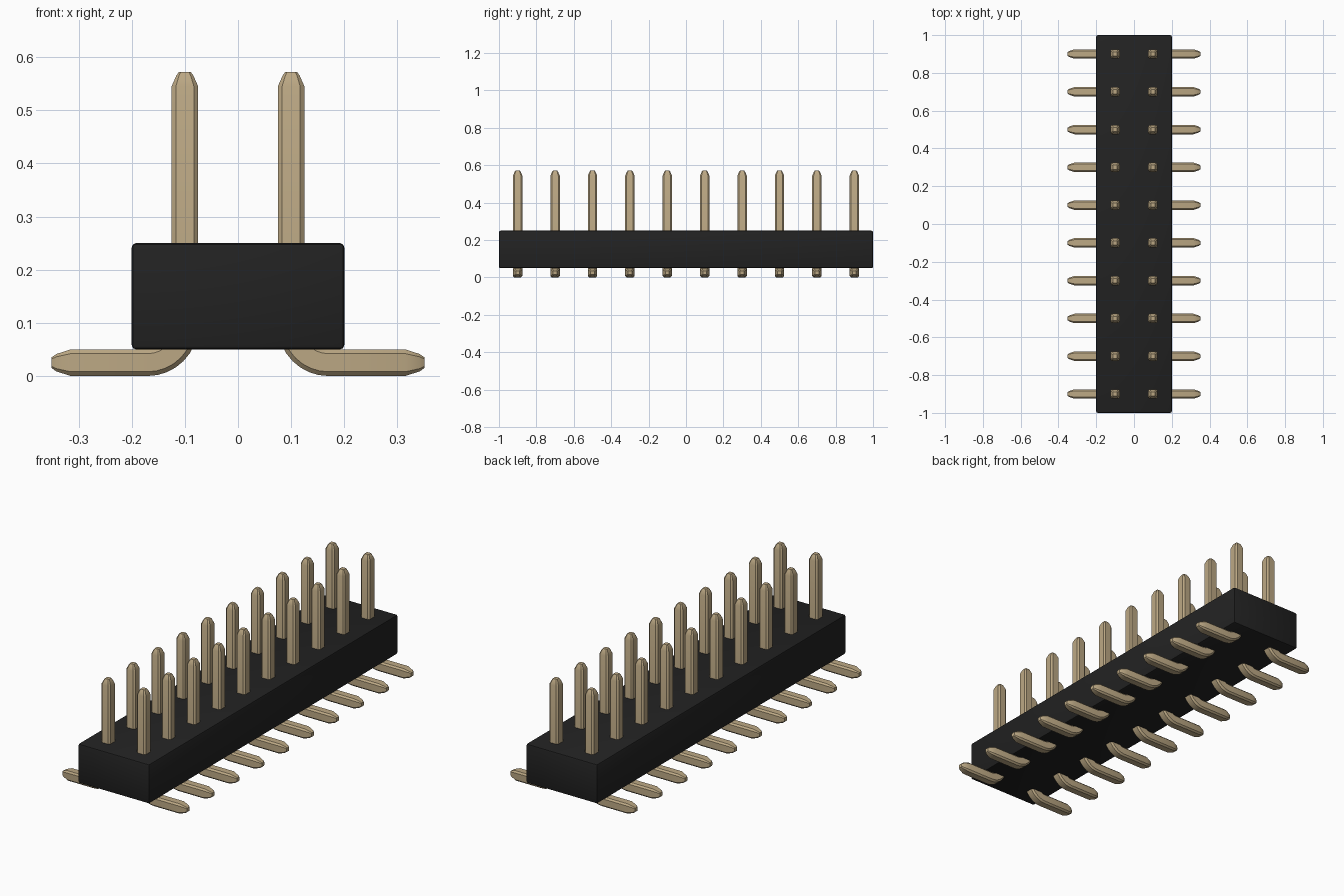
import bpy, bmesh, math
from mathutils import Vector

if "Cube" in bpy.data.objects:
    bpy.data.objects.remove(bpy.data.objects["Cube"])


def material(name, rgb):
    m = bpy.data.materials.new(name)
    m.diffuse_color = (*rgb, 1)
    m.use_nodes = True
    m.node_tree.nodes["Principled BSDF"].inputs["Base Color"].default_value = m.diffuse_color
    return m


black = material("black plastic", (0.016, 0.016, 0.016))
brass = material("pale brass", (0.50, 0.39, 0.23))


def smooth(ob, angle=30):
    bpy.ops.object.select_all(action='DESELECT')
    ob.select_set(True)
    bpy.context.view_layer.objects.active = ob
    bpy.ops.object.shade_smooth_by_angle(angle=math.radians(angle))


# Housing: one long block with slightly rounded edges
bm = bmesh.new()
bmesh.ops.create_cube(bm, size=1)
for v in bm.verts:
    v.co = (v.co.x * 0.4, v.co.y * 2, v.co.z * 0.2 + 0.15)
bmesh.ops.bevel(bm, geom=bm.edges[:], offset=0.008, segments=2,
                profile=0.5, affect='EDGES')
mesh = bpy.data.meshes.new("housing")
bm.to_mesh(mesh)
bm.free()
mesh.materials.append(black)
housing = bpy.data.objects.new("housing", mesh)
bpy.context.collection.objects.link(housing)
smooth(housing)

# Pin path (x, z, direction angle, scale): tip, shaft, bend, foot, foot tip
R, H, C = 0.07, 0.025, 0.008
down = -math.pi / 2
path = [(0.1, 0.572, down, 0.45), (0.1, 0.565, down, 0.65),
        (0.1, 0.545, down, 1.0)]
for i in range(9):
    t = i / 8 * math.pi / 2
    path.append((0.1 + R - R * math.cos(t), H + R - R * math.sin(t), down + t, 1.0))
path += [(0.315, H, 0, 1.0), (0.342, H, 0, 0.65), (0.351, H, 0, 0.4)]

# Square section with cut corners
section = [(H, -H + C), (H, H - C), (H - C, H), (-H + C, H),
           (-H, H - C), (-H, -H + C), (-H + C, -H), (H - C, -H)]

bm = bmesh.new()
rings = []
for x, z, a, s in path:
    n = Vector((-math.sin(a), 0, math.cos(a)))
    rings.append([bm.verts.new(Vector((x, 0, z)) + n * p * s + Vector((0, q * s, 0)))
                  for p, q in section])
for r0, r1 in zip(rings, rings[1:]):
    for i in range(8):
        j = (i + 1) % 8
        bm.faces.new((r0[i], r0[j], r1[j], r1[i]))
bm.faces.new(rings[0])
bm.faces.new(rings[-1])
bmesh.ops.recalc_face_normals(bm, faces=bm.faces[:])
pin_mesh = bpy.data.meshes.new("pin")
bm.to_mesh(pin_mesh)
bm.free()
pin_mesh.materials.append(brass)

# Ten pins on each side, left row turned half round
for side, turn in (("right", 0), ("left", math.pi)):
    for k in range(10):
        pin = bpy.data.objects.new(f"{side}_pin_{k + 1}", pin_mesh)
        pin.location.y = -0.9 + 0.2 * k
        pin.rotation_euler.z = turn
        bpy.context.collection.objects.link(pin)
smooth(pin)
